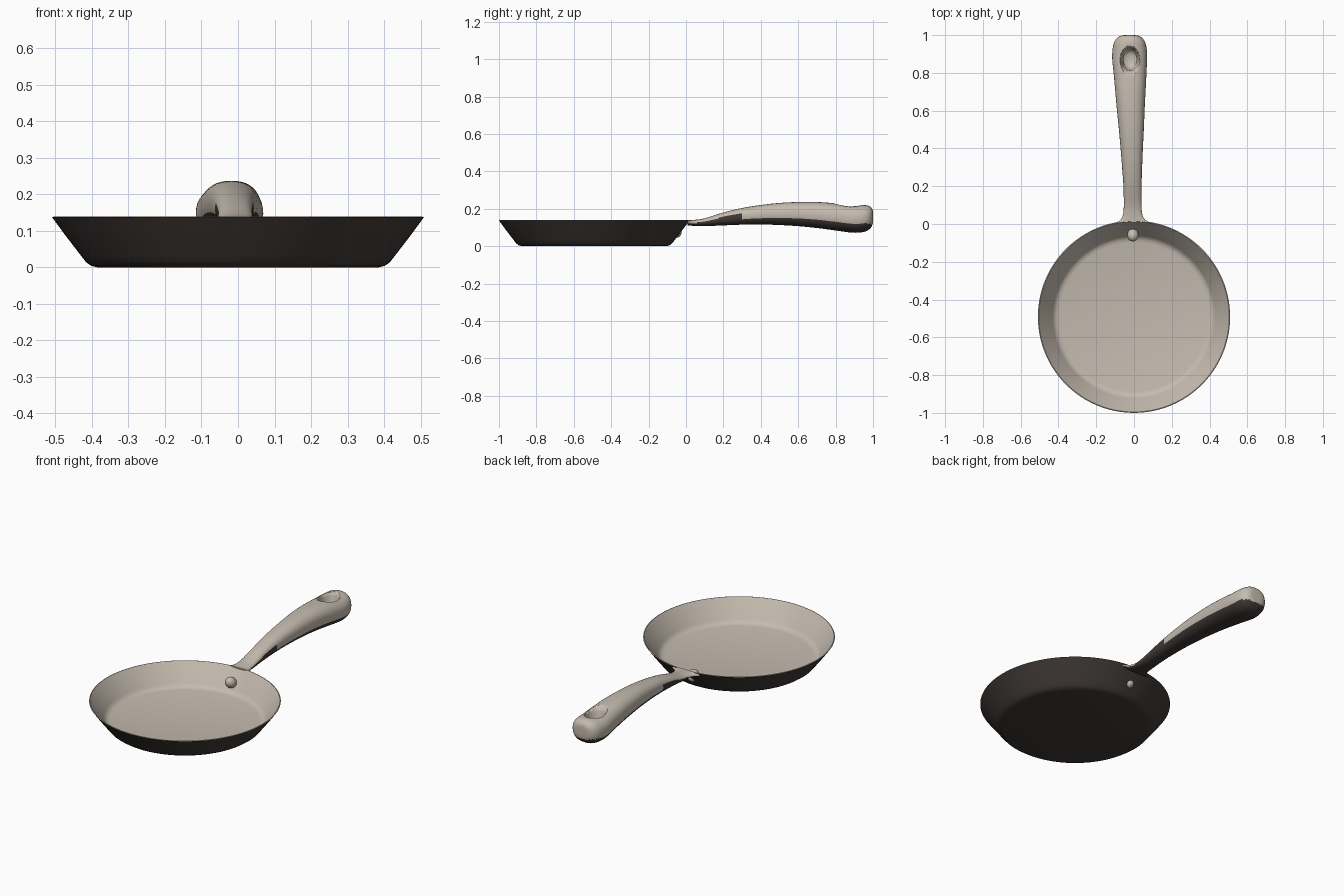
import bpy, bmesh, math
from mathutils import Vector, Matrix

if "Cube" in bpy.data.objects:
    bpy.data.objects.remove(bpy.data.objects["Cube"])


def material(name, rgb):
    m = bpy.data.materials.new(name)
    m.diffuse_color = (*rgb, 1)
    m.use_nodes = True
    m.node_tree.nodes["Principled BSDF"].inputs["Base Color"].default_value = m.diffuse_color
    return m


LIGHT = material("warm light grey", (0.56, 0.50, 0.43))
DARK = material("dark brown iron", (0.050, 0.041, 0.036))


def finish(name, bm, mats, angle=40):
    bmesh.ops.recalc_face_normals(bm, faces=bm.faces)
    me = bpy.data.meshes.new(name)
    bm.to_mesh(me)
    bm.free()
    for m in mats:
        me.materials.append(m)
    ob = bpy.data.objects.new(name, me)
    bpy.context.collection.objects.link(ob)
    bpy.ops.object.select_all(action='DESELECT')
    ob.select_set(True)
    bpy.context.view_layer.objects.active = ob
    bpy.ops.object.shade_smooth_by_angle(angle=math.radians(angle))
    return ob


def skin(bm, rings):
    """Join closed rings of points into a capped tube."""
    vs = [[bm.verts.new(p) for p in r] for r in rings]
    n = len(vs[0])
    for i, (a, b) in enumerate(zip(vs, vs[1:])):
        for k in range(n):
            f = bm.faces.new((a[k], a[(k + 1) % n], b[(k + 1) % n], b[k]))
            f.material_index = 0
    bm.faces.new(vs[0])
    bm.faces.new(vs[-1])


def ellipse(cx, cy, z, rx, ry, n):
    return [(cx + rx * math.cos(2 * math.pi * k / n),
             cy + ry * math.sin(2 * math.pi * k / n), z) for k in range(n)]


# Pan: outside from base to rim, then inside down to the floor
PAN_Y = -0.491
outside = [(0.385, 0.0), (0.402, 0.004), (0.416, 0.014), (0.43, 0.032), (0.47, 0.084), (0.509, 0.137)]
inside = [(0.504, 0.139), (0.464, 0.086), (0.432, 0.042), (0.424, 0.030), (0.412, 0.022), (0.395, 0.018)]
bm = bmesh.new()
skin(bm, [ellipse(0, PAN_Y, z, r, r, 96) for r, z in outside + inside])
bmesh.ops.recalc_face_normals(bm, faces=bm.faces)
for f in bm.faces:
    f.material_index = 0 if f.normal.z > 0.05 else 1
finish("pan", bm, [LIGHT, DARK])

# Handle: y, centre x, half width, bottom z, top z
stations = [
    (0.008, -0.005, 0.090, 0.112, 0.138), (0.022, -0.006, 0.066, 0.110, 0.139),
    (0.05, -0.007, 0.051, 0.108, 0.141), (0.10, -0.007, 0.047, 0.107, 0.149),
    (0.20, -0.008, 0.048, 0.111, 0.180), (0.30, -0.010, 0.053, 0.115, 0.204),
    (0.40, -0.012, 0.059, 0.116, 0.220), (0.50, -0.014, 0.066, 0.113, 0.231),
    (0.60, -0.017, 0.073, 0.107, 0.236), (0.70, -0.019, 0.080, 0.097, 0.236),
    (0.80, -0.021, 0.087, 0.084, 0.229), (0.87, -0.023, 0.092, 0.074, 0.222),
    (0.92, -0.023, 0.091, 0.072, 0.220), (0.96, -0.023, 0.083, 0.079, 0.219),
    (0.985, -0.023, 0.066, 0.095, 0.212), (0.997, -0.023, 0.045, 0.115, 0.196),
    (1.0, -0.023, 0.022, 0.137, 0.175)]
P = [Vector(s) for s in stations]


def spline(a, b, c, d, t):
    return 0.5 * (2 * b + (c - a) * t + (2 * a - 5 * b + 4 * c - d) * t * t
                  + (3 * b - a - 3 * c + d) * t ** 3)


def section(s, n=40, e=0.86):
    y, cx, w, lo, hi = s
    pts = []
    for k in range(n):
        a = 2 * math.pi * k / n
        c, d = math.cos(a), math.sin(a)
        pts.append((cx + w * math.copysign(abs(c) ** e, c), y,
                    (lo + hi) / 2 + (hi - lo) / 2 * math.copysign(abs(d) ** e, d)))
    return pts


rings = []
for i in range(len(P) - 1):
    q = [P[max(i - 1, 0)], P[i], P[i + 1], P[min(i + 2, len(P) - 1)]]
    rings += [section(spline(*q, t / 4)) for t in range(4)]
rings.append(section(P[-1]))
bm = bmesh.new()
skin(bm, rings)
bmesh.ops.recalc_face_normals(bm, faces=bm.faces)
for f in bm.faces:  # dark underside, reaching higher near the pan
    limit = 0.3 if 0.06 < f.calc_center_median().y < 0.3 else -0.35
    f.material_index = 1 if f.normal.z < limit else 0
handle = finish("handle", bm, [LIGHT, DARK], 50)

# Blind hanging recess with a flared lip
bm = bmesh.new()
cut = [(0.020, 0.030, 0.125), (0.036, 0.046, 0.135), (0.043, 0.055, 0.16),
       (0.048, 0.060, 0.20), (0.055, 0.068, 0.216), (0.075, 0.10, 0.240)]
skin(bm, [ellipse(-0.021, 0.872, z, rx, ry, 40) for rx, ry, z in cut])
cutter = finish("recess_cutter", bm, [LIGHT])
cutter.hide_render = True
mod = handle.modifiers.new("recess", 'BOOLEAN')
mod.operation = 'DIFFERENCE'
mod.solver = 'EXACT'
mod.object = cutter
bpy.context.view_layer.objects.active = handle
bpy.ops.object.modifier_apply(modifier=mod.name)
bpy.data.objects.remove(cutter)

# Rivet on the inner wall below the handle
bm = bmesh.new()
tilt = Vector((0, -0.8, 0.6)).to_track_quat('Z', 'Y').to_matrix().to_4x4()
bmesh.ops.create_uvsphere(bm, u_segments=24, v_segments=12, radius=0.03,
                          matrix=Matrix.Translation((-0.006, -0.058, 0.078)) @ tilt
                          @ Matrix.Diagonal((1, 1, 1.2, 1)))
finish("rivet", bm, [LIGHT])
